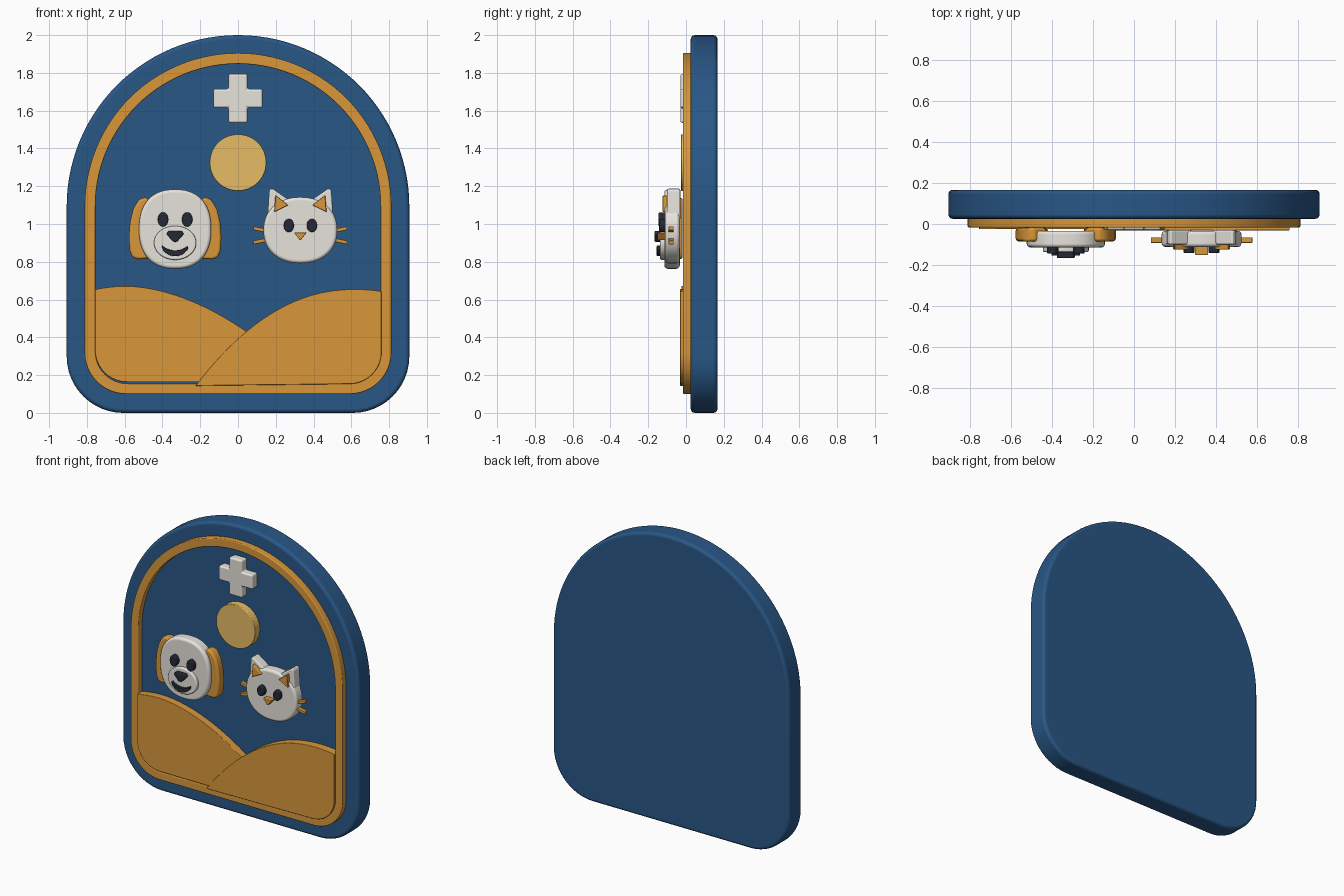
import bpy, bmesh
from math import sin, cos, pi, copysign

cube = bpy.data.objects.get("Cube")
if cube:
    bpy.data.objects.remove(cube)


def material(name, r, g, b):
    m = bpy.data.materials.new(name)
    m.use_nodes = True
    m.diffuse_color = (r, g, b, 1)
    m.node_tree.nodes["Principled BSDF"].inputs["Base Color"].default_value = (r, g, b, 1)
    return m


BLUE = material("navy blue", .022, .095, .24)
GOLD = material("golden brown", .69, .31, .042)
PALE = material("pale gold", .81, .51, .13)
WHITE = material("warm white", .80, .77, .72)
BLACK = material("dark slate", .018, .022, .035)


def slab(name, outline, front, back, mat, bevel=.006, hole=None):
    """Extrude an x-z outline from y=back to y=front, with rounded edges."""
    bm = bmesh.new()
    loops = []
    for pts in [outline] + ([hole] if hole else []):
        loops.append([bm.verts.new((x, back, z)) for x, z in pts])
    if hole:
        a, b = loops
        n = len(a)
        faces = [bm.faces.new((a[i], a[(i + 1) % n], b[(i + 1) % n], b[i])) for i in range(n)]
    else:
        faces = [bm.faces.new(loops[0])]
    ext = bmesh.ops.extrude_face_region(bm, geom=faces, use_keep_orig=True)
    verts = [v for v in ext["geom"] if isinstance(v, bmesh.types.BMVert)]
    bmesh.ops.translate(bm, verts=verts, vec=(0, front - back, 0))
    bmesh.ops.recalc_face_normals(bm, faces=bm.faces)
    for f in bm.faces:
        f.smooth = True
    mesh = bpy.data.meshes.new(name)
    bm.to_mesh(mesh)
    bm.free()
    mesh.materials.append(mat)
    ob = bpy.data.objects.new(name, mesh)
    bpy.context.scene.collection.objects.link(ob)
    mod = ob.modifiers.new("rounded edges", 'BEVEL')
    mod.width = bevel
    mod.segments = 3
    mod.limit_method = 'ANGLE'
    mod.angle_limit = .7
    mod.harden_normals = True
    return ob


def arc(cx, cz, r, start, end, n):
    return [(cx + r * cos(start + (end - start) * i / n),
             cz + r * sin(start + (end - start) * i / n)) for i in range(n + 1)]


def oval(cx, cz, rx, rz, power=2, n=48):
    """Superellipse outline: power 2 is an ellipse, higher is boxier."""
    def p(v):
        return copysign(abs(v) ** (2 / power), v)
    return [(cx + rx * p(cos(2 * pi * i / n)), cz + rz * p(sin(2 * pi * i / n))) for i in range(n)]


def arch(half, bottom, top, r):
    """Half-round top, straight sides and rounded lower corners."""
    return (arc(0, top - half, half, 0, pi, 56)
            + arc(r - half, bottom + r, r, pi, 1.5 * pi, 12)
            + arc(half - r, bottom + r, r, 1.5 * pi, 2 * pi, 12))


def flip(pts, cx):
    return [(2 * cx - x, z) for x, z in pts]


def pair(name, outline, cx, *args, **kw):
    """A part and its mirror image about x = cx."""
    slab("right_" + name, outline, *args, **kw)
    slab("left_" + name, flip(outline, cx), *args, **kw)


# Backing plaque and raised frame
slab("plaque", arch(.907, 0, 2, .30), .025, .167, BLUE, .022)
slab("frame", arch(.812, .10, 1.905, .22), -.017, .03, GOLD, .006,
     hole=arch(.755, .155, 1.848, .17))

# Two overlapping hills
N = 28
crest = [(-.757 + 1.0 * i / N, .672 - .541 * abs(-.157 + 1.0 * i / N) ** 1.85) for i in range(N + 1)]
slab("left_hill", arc(-.587, .333, .17, 1.5 * pi, pi, 10) + crest + [(.243, .163)],
     -.025, .03, GOLD, .004)
crest = [(-.225 + .985 * i / N, .655 - .735 * abs(-.845 + .985 * i / N) ** 2.15) for i in range(N + 1)]
slab("right_hill", crest + arc(.59, .323, .17, 0, -.5 * pi, 10), -.031, .03, GOLD, .004)

# Cross and round disc
A, B = .13, .05
cross = []
for k in range(4):
    c, s = round(cos(k * pi / 2)), round(sin(k * pi / 2))
    cross += [(x * c - z * s, 1.665 + x * s + z * c) for x, z in [(A, -B), (A, B), (B, B)]]
slab("cross", cross, -.03, .03, WHITE, .012)
slab("disc", oval(0, 1.325, .15, .15, n=64), -.027, .03, PALE, .005)

# Dog face
D = -.333
slab("dog_head", oval(D, .973, .191, .21, 2.35, 64), -.115, -.033, WHITE, .018)
ear = [(-.43, 1.10), (-.49, 1.143), (-.525, 1.13), (-.555, 1.08), (-.572, 1.01), (-.578, .93),
       (-.574, .86), (-.56, .822), (-.53, .813), (-.48, .815), (-.44, .85), (-.42, .95)]
pair("dog_ear", ear, D, -.085, -.018, GOLD, .015)
slab("dog_muzzle", oval(D, .90, .112, .09), -.137, -.10, WHITE, .008)
pair("dog_eye", oval(D - .064, 1.024, .028, .038, n=28), D, -.145, -.10, BLACK, .006)
slab("dog_nose", [(D - .036, .963), (D + .036, .963), (D + .046, .947), (D + .01, .906),
                  (D - .01, .906), (D - .046, .947)], -.167, -.12, BLACK, .006)
smile = arc(D, .91, .08, 1.18 * pi, 1.82 * pi, 16) + arc(D, .965, .105, 1.73 * pi, 1.27 * pi, 16)
slab("dog_mouth", smile, -.155, -.12, BLACK, .003)

# Cat face
C = .33
slab("cat_head", oval(C, .967, .195, .175, 2.2, 64), -.112, -.033, WHITE, .018)
pair("cat_ear", [(C - .175, 1.02), (C - .165, 1.18), (C - .15, 1.19), (C - .05, 1.12),
                 (C - .05, 1.02)], C, -.10, -.03, WHITE, .010)
pair("cat_inner_ear", [(C - .139, 1.063), (C - .132, 1.152), (C - .064, 1.10)],
     C, -.125, -.085, GOLD, .005)
pair("cat_eye", oval(C - .061, .992, .027, .035, n=28), C, -.142, -.10, BLACK, .006)
slab("cat_nose", [(C - .034, .955), (C + .034, .955), (C, .912)], -.152, -.10, GOLD, .005)
for label, z, drop in [("upper", .978, -.02), ("lower", .902, .02)]:
    whisker = [(C - .248, z - .010), (C - .248, z + .010),
               (C - .15, z + drop + .010), (C - .15, z + drop - .010)]
    pair(label + "_cat_whisker", whisker, C, -.092, -.065, GOLD, .003)
